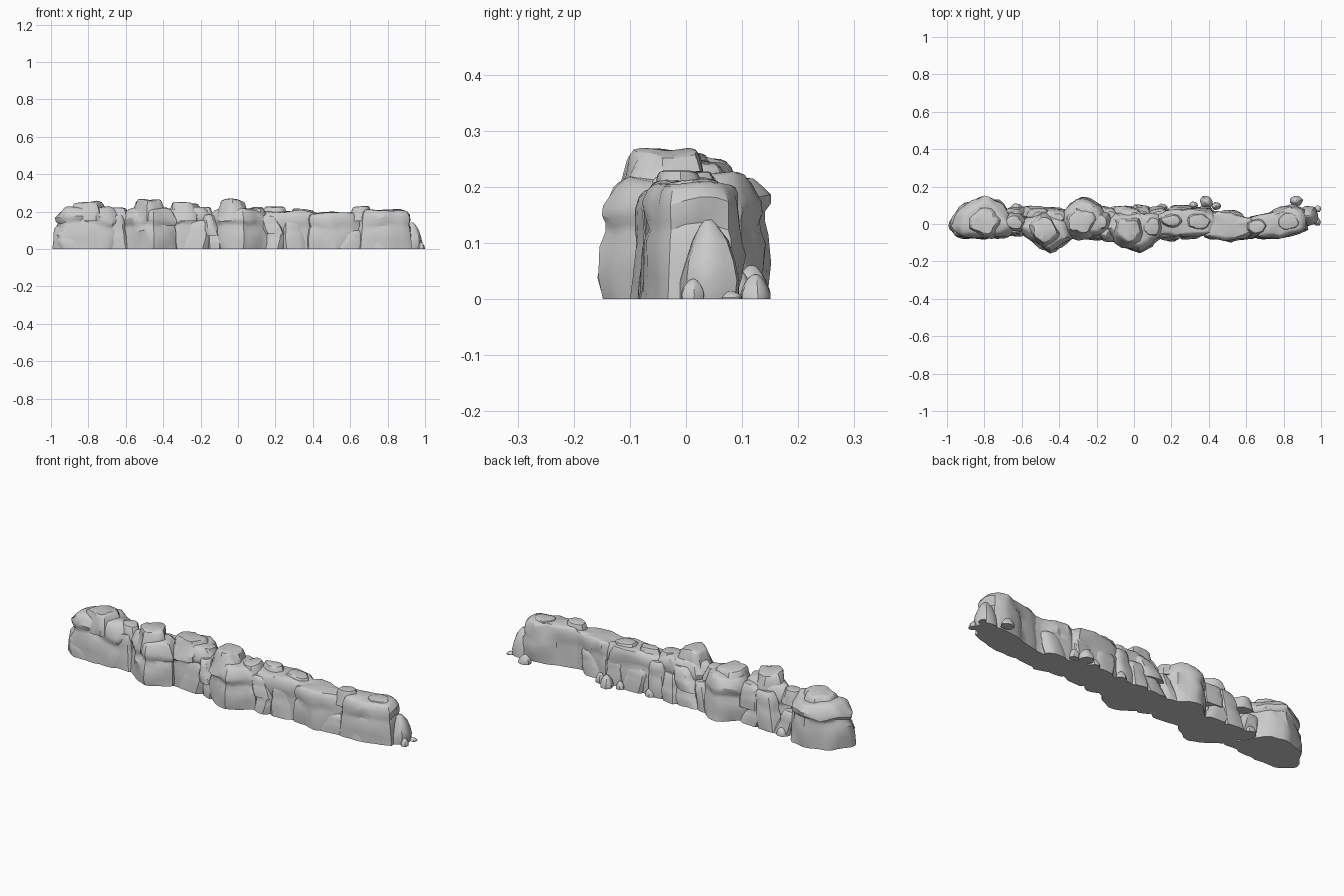
import bpy, bmesh, math, random
from mathutils import Vector, noise

# ring profiles: (height fraction, outline scale)
BLOCK = [(0, 1.0), (.22, 1.01), (.46, .99), (.57, .92), (.64, .9), (.7, .95), (.78, .95), (.93, .8), (.98, .7), (1, .6)]
BLUFF = [(0, 1.0), (.25, 1.0), (.48, .98), (.56, .94), (.66, .96), (.82, .95), (.94, .87), (.985, .79), (1, .7)]
SLAB = [(0, 1.0), (.3, 1.03), (.5, .98), (.6, .9), (.72, .92), (.88, .82), (.97, .68), (1, .58)]
CROWN = [(0, 1.0), (.25, .95), (.6, .8), (.88, .7), (.97, .64), (1, .55)]
PEBBLE = [(0, 1.0), (.25, 1.0), (.5, .86), (.75, .6), (.93, .32), (1, .12)]


def smooth_outline(pts, steps):
    out, n = [], len(pts)
    for i in range(n):
        a, b, c, d = (Vector(pts[(i + k) % n]) for k in (-1, 0, 1, 2))
        for s in range(steps):
            t = s / steps
            curve = .5 * (2*b + (c - a)*t + (2*a - 5*b + 4*c - d)*t*t + (3*b - a - 3*c + d)*t**3)
            out.append(curve * .5 + b.lerp(c, t) * .5)
    return out


def rock(name, outline, height, profile, base=0, rough=.015, steps=4, lean=(0, 0), ledge=.0):
    """Loft an outline through a profile, with wandering ledges and rough faces."""
    ring = smooth_outline(outline, steps)
    mid = sum(ring, Vector((0, 0))) / len(ring)
    bm = bmesh.new()
    rows = []
    for f, s in profile:
        row = []
        for p in ring:
            q = mid + (p - mid) * s + Vector(lean) * f
            wander = noise.noise(Vector((p.x * 9, p.y * 9, 2))) * ledge * 4 * f * (1 - f)
            v = Vector((q.x, q.y, base + (f + wander) * height))
            w = noise.noise(v * 16) * rough + noise.noise(Vector((v.x * 30, v.y * 30, v.z * 6))) * rough * .5
            d = (p - mid).normalized() * w
            v.x += d.x
            v.y += d.y
            if f > .1:
                v.z += noise.noise(v * 11 + Vector((3, 7, 1))) * rough * .9
            row.append(bm.verts.new(v))
        rows.append(row)
    n = len(ring)
    for lo, hi in zip(rows, rows[1:]):
        for i in range(n):
            j = (i + 1) % n
            bm.faces.new((lo[i], lo[j], hi[j], hi[i]))
    for row in (rows[0], rows[-1]):
        hub = bm.verts.new(sum((v.co for v in row), Vector()) / n)
        for i in range(n):
            bm.faces.new((row[i], row[(i + 1) % n], hub))
    bmesh.ops.recalc_face_normals(bm, faces=bm.faces)
    me = bpy.data.meshes.new(name)
    bm.to_mesh(me)
    bm.free()
    ob = bpy.data.objects.new(name, me)
    bpy.context.collection.objects.link(ob)
    bpy.context.view_layer.objects.active = ob
    ob.select_set(True)
    bpy.ops.object.shade_smooth_by_angle(angle=math.radians(32))
    ob.select_set(False)


def lump(name, x, y, rx, ry, height, profile=SLAB, base=0, seed=0, sides=7, tilt=0):
    """Small rock with an irregular oval outline."""
    r = random.Random(seed)
    pts = []
    for i in range(sides):
        a = math.tau * (i + r.uniform(-.25, .25)) / sides
        k = r.uniform(.9, 1.08)
        pts.append((x + rx * k * math.cos(a), y + ry * k * math.sin(a)))
    lean = (r.uniform(-tilt, tilt), -.25 * tilt * (1 if y > 0 else -1))
    rock(name, pts, height, profile, base, min(rx, ry) * .18, 3, lean, tilt * 3)


# large wall boulders, left to right
boulders = [
    ("left_end_boulder", .222, BLOCK, [(-.985, -.01), (-.93, .09), (-.80, .15), (-.70, .11), (-.62, -.02), (-.67, -.07), (-.80, -.08), (-.93, -.07)]),
    ("front_boulder_a", .215, BLOCK, [(-.63, -.01), (-.55, .05), (-.42, .05), (-.34, .01), (-.33, -.08), (-.45, -.15), (-.55, -.09)]),
    ("back_boulder_a", .222, BLOCK, [(-.39, .05), (-.28, .15), (-.18, .10), (-.12, .0), (-.17, -.06), (-.32, -.075), (-.38, -.04)]),
    ("front_boulder_b", .215, BLOCK, [(-.16, -.02), (-.10, .06), (.04, .07), (.15, .04), (.15, -.07), (.03, -.15), (-.10, -.09)]),
    ("right_boulder_a", .203, BLUFF, [(.10, .03), (.20, .085), (.40, .085), (.45, .03), (.42, -.05), (.28, -.07), (.13, -.06)]),
    ("right_boulder_b", .195, BLUFF, [(.36, .03), (.45, .07), (.58, .04), (.68, .03), (.66, -.05), (.52, -.09), (.38, -.07)]),
    ("right_end_boulder", .206, BLUFF, [(.60, .03), (.72, .06), (.84, .10), (.91, .08), (.925, -.03), (.82, -.07), (.66, -.075)]),
]
for name, h, profile, pts in boulders:
    rock(name, pts, h, profile, ledge=.16)

# crown stones merging into the wall top: x, y, rx, ry, top
crowns = [(-.80, .01, .115, .10, .25), (-.48, -.035, .10, .10, .258), (-.28, .01, .10, .10, .25),
          (-.03, -.035, .10, .10, .262), (.20, .02, .08, .055, .226), (.34, .01, .09, .06, .213),
          (.66, -.015, .07, .055, .224), (-.64, .01, .07, .055, .218), (.09, -.01, .07, .07, .222),
          (-.18, .01, .06, .06, .22), (.83, .01, .08, .07, .212)]
for i, (x, y, rx, ry, top) in enumerate(crowns):
    lump(f"crown_stone_{i}", x, y, rx, ry, top - .15, CROWN, .15, i)

# filler stones leaning on front and back faces: x, y, rx, ry, height, base
fillers = [(-.62, .06, .05, .045, .12, 0), (-.54, .05, .07, .05, .19, 0), (-.43, .06, .07, .04, .11, 0),
           (-.42, .05, .07, .04, .12, .08), (-.64, -.04, .05, .035, .18, 0), (-.36, -.055, .05, .03, .18, 0),
           (-.23, -.055, .09, .035, .15, 0), (-.12, -.05, .05, .05, .10, 0), (-.13, -.04, .06, .05, .11, .07),
           (-.07, .06, .07, .045, .10, 0), (-.05, .05, .08, .045, .11, .08), (.03, .065, .06, .04, .14, 0),
           (.12, .055, .06, .045, .18, 0), (.19, -.055, .06, .04, .11, 0), (.20, -.05, .06, .04, .10, .08),
           (.29, -.05, .07, .035, .16, 0), (.26, .075, .07, .03, .12, 0), (.36, .07, .06, .035, .14, 0),
           (.50, .045, .08, .03, .12, 0), (.58, -.055, .08, .035, .10, 0), (.75, -.05, .10, .03, .11, 0),
           (-.16, .055, .05, .045, .14, 0), (-.84, -.055, .11, .03, .10, 0)]
for i, (x, y, rx, ry, h, base) in enumerate(fillers):
    lump(f"filler_stone_{i}", x, y, rx, ry, h, SLAB, base, 40 + i, 6, .05)

# fallen stones and pebbles: x, y, rx, ry, height
fallen = [(.93, .04, .06, .058, .135), (.385, .118, .038, .036, .06), (.32, .10, .025, .02, .04),
          (.865, .122, .038, .032, .045), (.98, .08, .02, .018, .014), (.978, .012, .022, .024, .035),
          (.44, .095, .025, .022, .05), (-.63, .09, .03, .02, .04), (.15, .09, .03, .02, .04)]
for i, (x, y, rx, ry, h) in enumerate(fallen):
    lump(f"fallen_stone_{i}", x, y, rx, ry, h, PEBBLE, 0, 90 + i)
